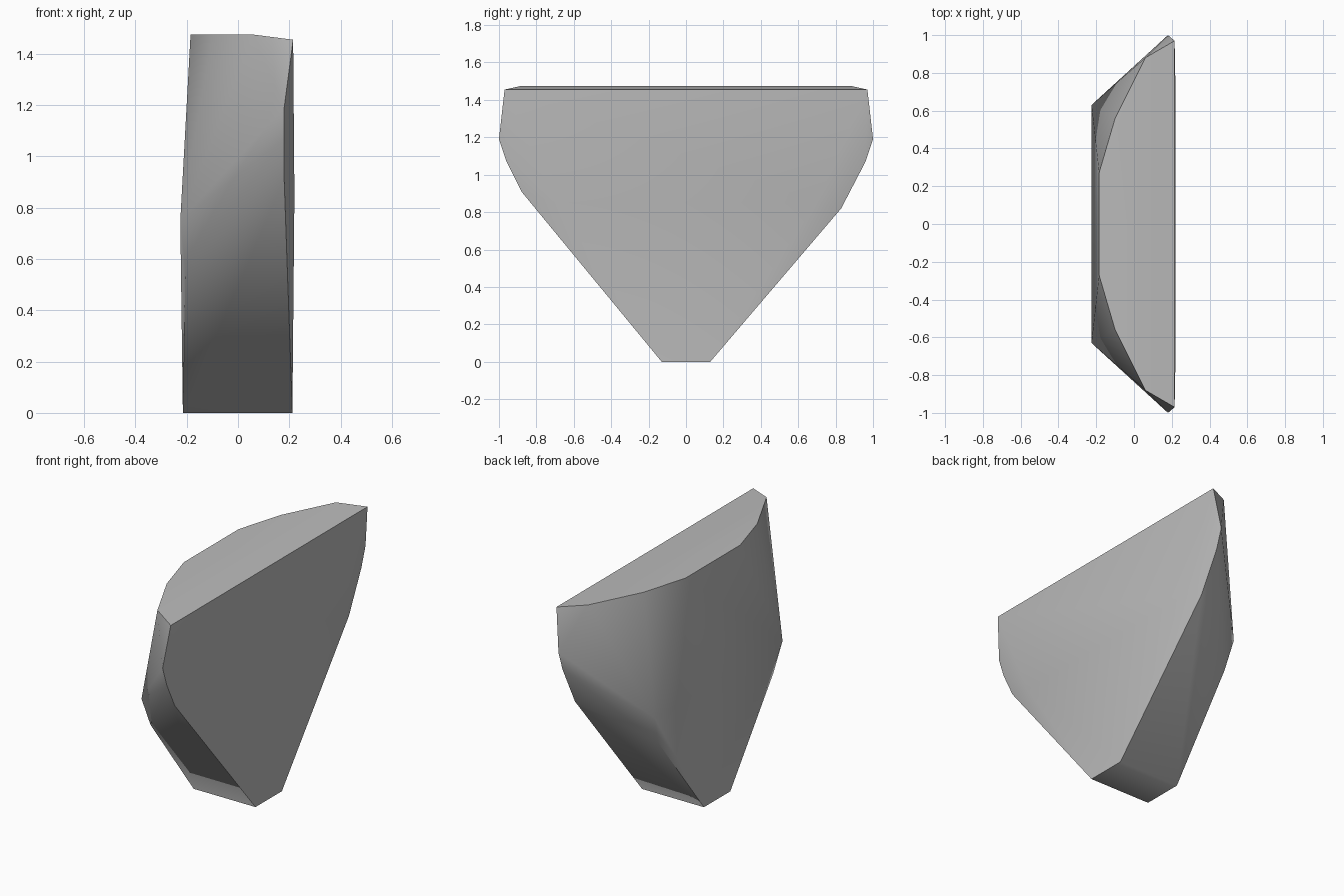
import bpy
import bmesh
import math

cube = bpy.data.objects.get("Cube")
if cube:
    bpy.data.objects.remove(cube, do_unlink=True)

# Plain grey stone
stone = bpy.data.materials.new("stone_grey")
stone.use_nodes = True
grey = (0.5, 0.5, 0.5, 1)
stone.diffuse_color = grey
stone.node_tree.nodes["Principled BSDF"].inputs["Base Color"].default_value = grey

# Corners shared by both ends: foot, bulging faces, shoulders and top rim
corners = [
    (0.212, 0.13, 0), (-0.215, 0.13, 0),
    (-0.205, 0.57, 0.57), (-0.225, 0.63, 0.75),
    (0.22, 0.7, 0.85),
    (0.18, 0.96, 1.07), (0.18, 1.0, 1.19),
    (0.215, 0.97, 1.455), (0.06, 0.88, 1.475),
    (-0.10, 0.56, 1.475), (-0.185, 0.27, 1.475),
]
# The lower shoulder is chipped differently at each end
chips = [(0.18, -0.88, 0.91), (0.185, 0.83, 0.82)]

bm = bmesh.new()
for x, y, z in corners:
    for side in (-1, 1):
        bm.verts.new((x, side * y, z))
for chip in chips:
    bm.verts.new(chip)

# Wrap the corners in a closed faceted block
hull = bmesh.ops.convex_hull(bm, input=bm.verts)
loose = {v for v in hull["geom_interior"] + hull["geom_unused"]
         if isinstance(v, bmesh.types.BMVert)}
bmesh.ops.delete(bm, geom=list(loose), context="VERTS")
bmesh.ops.dissolve_limit(bm, angle_limit=math.radians(0.5),
                         verts=bm.verts, edges=bm.edges)
bmesh.ops.recalc_face_normals(bm, faces=bm.faces)

mesh = bpy.data.meshes.new("rock_slab")
bm.to_mesh(mesh)
bm.free()
mesh.materials.append(stone)
rock = bpy.data.objects.new("rock_slab", mesh)
bpy.context.collection.objects.link(rock)

# Soft chipped ends with crisp outer edges
bpy.ops.object.select_all(action="DESELECT")
rock.select_set(True)
bpy.context.view_layer.objects.active = rock
bpy.ops.object.shade_smooth_by_angle(angle=math.radians(60))
